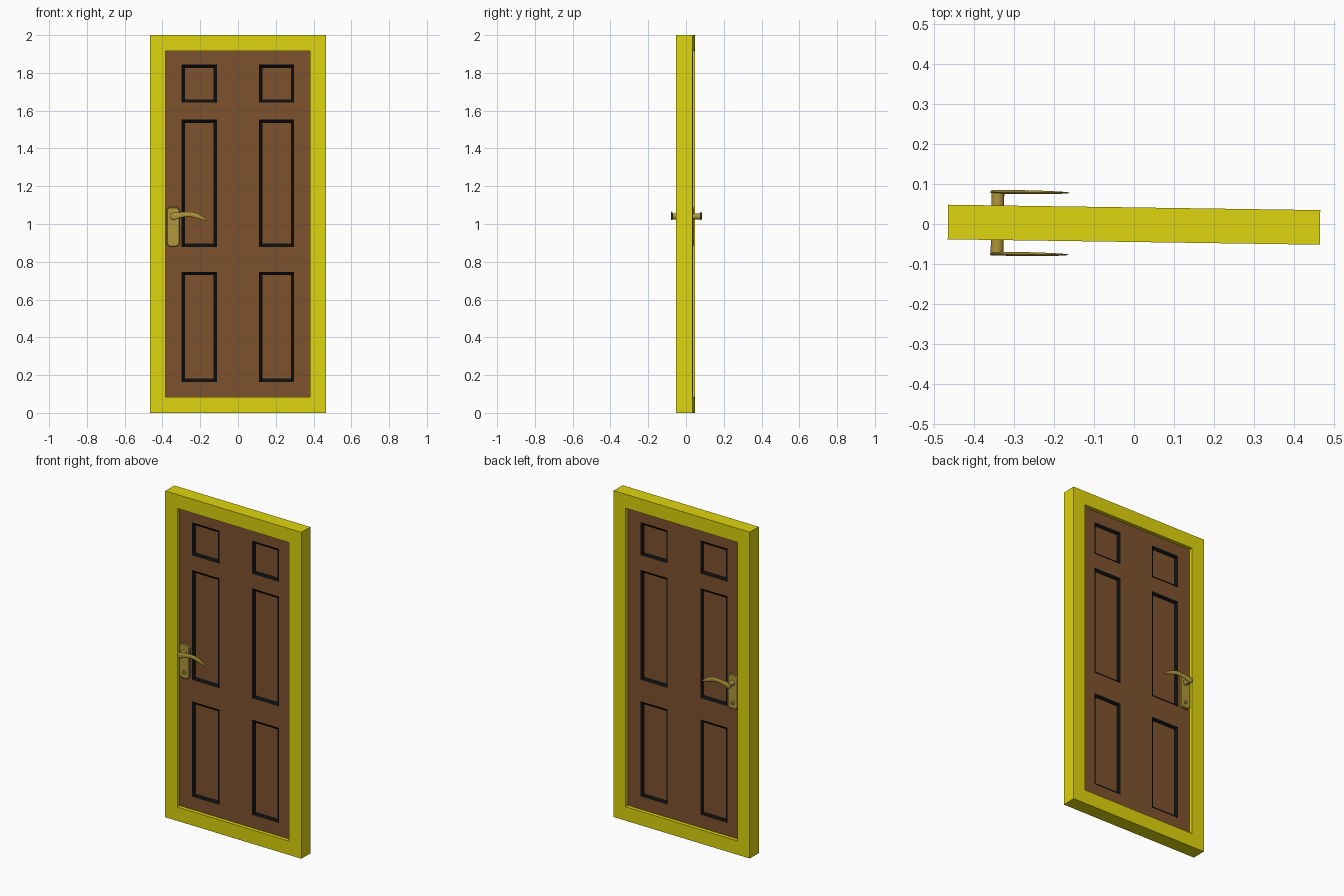
import bpy, bmesh
from math import sin, cos, pi
from mathutils import Matrix, Vector

if "Cube" in bpy.data.objects:
    bpy.data.objects.remove(bpy.data.objects["Cube"])

# Whole door set is turned very slightly about z
PLACE = Matrix.Translation((0, -0.0018, 0)) @ Matrix.Rotation(-0.0145, 4, 'Z')


def material(name, rgb):
    m = bpy.data.materials.new(name)
    m.diffuse_color = (*rgb, 1)
    m.use_nodes = True
    m.node_tree.nodes["Principled BSDF"].inputs["Base Color"].default_value = m.diffuse_color
    return m


YELLOW = material("yellow_paint", (0.73, 0.66, 0.004))
BROWN = material("brown_wood", (0.21, 0.085, 0.027))
BLACK = material("black_trim", (0.004, 0.004, 0.004))
BRASS = material("brass", (0.43, 0.31, 0.045))


def finish(bm, name, mats, mirror=False, smooth=False):
    bmesh.ops.recalc_face_normals(bm, faces=bm.faces)
    me = bpy.data.meshes.new(name)
    bm.to_mesh(me)
    bm.free()
    ob = bpy.data.objects.new(name, me)
    bpy.context.collection.objects.link(ob)
    for m in mats:
        me.materials.append(m)
    if mirror:
        mod = ob.modifiers.new("both_sides", 'MIRROR')
        mod.use_axis = (False, True, False)
        mod.merge_threshold = 0.0005
    ob.matrix_world = PLACE
    if smooth:
        bpy.ops.object.select_all(action='DESELECT')
        ob.select_set(True)
        bpy.context.view_layer.objects.active = ob
        bpy.ops.object.shade_smooth_by_angle(angle=0.6)
    return ob


def prism(bm, outline, y0, y1):
    """Extrude an (x, z) outline from y0 to y1; returns the end cap."""
    a = [bm.verts.new((x, y0, z)) for x, z in outline]
    b = [bm.verts.new((x, y1, z)) for x, z in outline]
    n = len(a)
    for i in range(n):
        j = (i + 1) % n
        bm.faces.new((a[i], a[j], b[j], b[i]))
    bm.faces.new(a)
    return bm.faces.new(b)


def circle(cx, cz, r, n):
    return [(cx + r * cos(2 * pi * i / n), cz + r * sin(2 * pi * i / n)) for i in range(n)]


# Frame: rectangular ring
HW, IW, IZ0, IZ1, HD = 0.466, 0.383, 0.085, 1.915, 0.0433
bm = bmesh.new()
rects = [[(-w, a), (w, a), (w, b), (-w, b)] for w, a, b in ((HW, 0, 2), (IW, IZ0, IZ1))]
rings = [[bm.verts.new((x, y, z)) for x, z in r] for r in rects for y in (-HD, HD)]
of, ob_, inf, inb = rings
for p, q in ((of, ob_), (inf, inb), (of, inf), (ob_, inb)):
    for i in range(4):
        j = (i + 1) % 4
        bm.faces.new((p[i], p[j], q[j], q[i]))
finish(bm, "door_frame", [YELLOW])

# Door leaf: one face with six sunk panels, mirrored to the back
DY = 0.021
xs = [-IW, -0.298, -0.112, 0.112, 0.298, IW]
zs = [IZ0, 0.164, 0.747, 0.879, 1.552, 1.642, 1.844, IZ1]
bm = bmesh.new()
grid = [[bm.verts.new((x, -DY, z)) for x in xs] for z in zs]
panels = []
for r in range(len(zs) - 1):
    for c in range(len(xs) - 1):
        f = bm.faces.new((grid[r][c], grid[r][c + 1], grid[r + 1][c + 1], grid[r + 1][c]))
        if r % 2 and c % 2:
            panels.append(f)
bm.normal_update()
rim = [e for e in bm.edges if e.is_boundary]
trim = bmesh.ops.inset_individual(bm, faces=panels, thickness=0.018, depth=-0.012,
                                  use_even_offset=True)["faces"]
for f in trim:
    f.material_index = 1
edge = bmesh.ops.extrude_edge_only(bm, edges=rim)["geom"]
for v in edge:
    if isinstance(v, bmesh.types.BMVert):
        v.co.y = 0
finish(bm, "door_leaf", [BROWN, BLACK], mirror=True)

# Lock plate: chamfered octagonal plate
CX, CZ = -0.342, 1.04
px0, px1, pz0, pz1, k = -0.377, -0.309, 0.88, 1.09, 0.014
plate = [(px0 + k, pz0), (px1 - k, pz0), (px1, pz0 + k), (px1, pz1 - k),
         (px1 - k, pz1), (px0 + k, pz1), (px0, pz1 - k), (px0, pz0 + k)]
bm = bmesh.new()
cap = prism(bm, plate, -0.019, -0.035)
bmesh.ops.bevel(bm, geom=list(cap.edges), offset=0.004, segments=1, affect='EDGES')
finish(bm, "lock_plate", [BRASS], mirror=True)

# Keyhole barrel, with a sunk centre
bm = bmesh.new()
cap = prism(bm, circle(CX, 0.917, 0.012, 16), -0.03, -0.04)
bm.normal_update()
bmesh.ops.recalc_face_normals(bm, faces=bm.faces)
bmesh.ops.inset_individual(bm, faces=[cap], thickness=0.005, depth=0)
bmesh.ops.inset_individual(bm, faces=[cap], thickness=0.0005, depth=-0.004)
finish(bm, "keyhole_barrel", [BRASS], mirror=True, smooth=True)

# Handle spindle
bm = bmesh.new()
prism(bm, circle(CX, CZ, 0.016, 20), -0.03, -0.081)
finish(bm, "handle_spindle", [BRASS], mirror=True, smooth=True)

# Lever: oval sections lofted along an arched, tapering path (x, z, half height, half depth)
path = [(-0.360, 1.040, 0.006, 0.003), (-0.356, 1.040, 0.014, 0.0045),
        (-0.342, 1.040, 0.020, 0.005), (-0.326, 1.043, 0.017, 0.005),
        (-0.305, 1.047, 0.014, 0.005), (-0.275, 1.052, 0.013, 0.005),
        (-0.245, 1.051, 0.013, 0.0048), (-0.215, 1.043, 0.012, 0.004),
        (-0.188, 1.031, 0.009, 0.003), (-0.170, 1.023, 0.005, 0.0018),
        (-0.163, 1.019, 0.001, 0.0006)]
N = 14
bm = bmesh.new()
loops = []
for i, (x, z, h, d) in enumerate(path):
    a, b = path[max(i - 1, 0)], path[min(i + 1, len(path) - 1)]
    t = Vector((b[0] - a[0], 0, b[1] - a[1])).normalized()
    up = Vector((-t.z, 0, t.x))
    loops.append([bm.verts.new(Vector((x, -0.0775, z)) + up * h * cos(2 * pi * s / N)
                               + Vector((0, d * sin(2 * pi * s / N), 0))) for s in range(N)])
for p, q in zip(loops, loops[1:]):
    for i in range(N):
        j = (i + 1) % N
        bm.faces.new((p[i], p[j], q[j], q[i]))
bm.faces.new(loops[0])
bm.faces.new(loops[-1])
finish(bm, "handle_lever", [BRASS], mirror=True, smooth=True)
